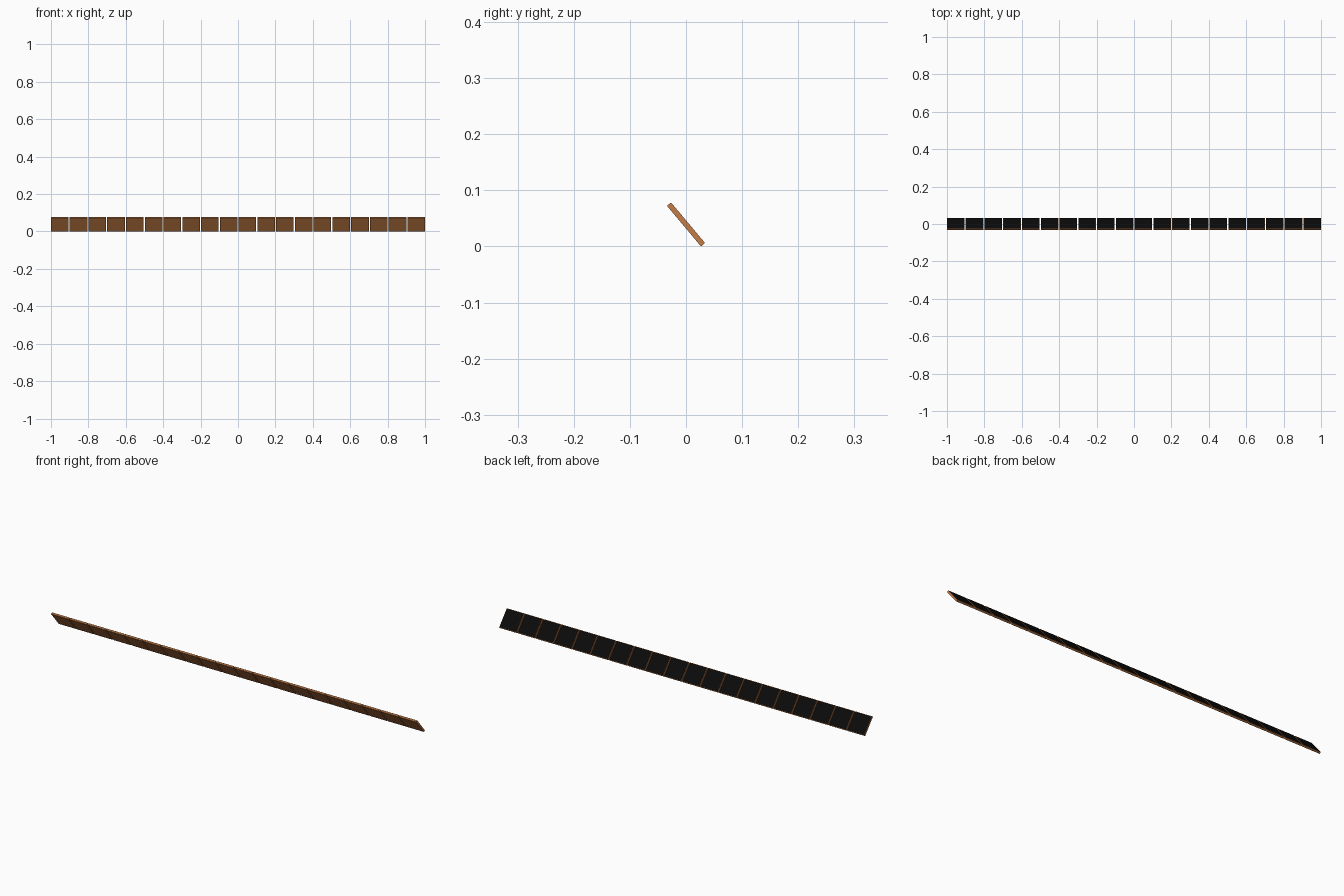
import bpy, bmesh, math
from mathutils import Matrix

if "Cube" in bpy.data.objects:
    bpy.data.objects.remove(bpy.data.objects["Cube"])

COUNT, SIZE, THICK, TILT = 20, 0.0945, 0.0095, math.radians(50)
PITCH = (2 - SIZE) / (COUNT - 1)
HEIGHT = SIZE * math.sin(TILT) + THICK * math.cos(TILT)


def material(name, color):
    m = bpy.data.materials.new(name)
    m.diffuse_color = color
    m.use_nodes = True
    m.node_tree.nodes["Principled BSDF"].inputs["Base Color"].default_value = m.diffuse_color
    return m


# Shared panel mesh: bevelled copper frame with a dark cell face inset in its top
def panel_mesh():
    mesh = bpy.data.meshes.new("solar_panel")
    mesh.materials.append(material("copper_frame", (0.55, 0.2, 0.06, 1)))
    mesh.materials.append(material("dark_cells", (0.003, 0.003, 0.003, 1)))
    bm = bmesh.new()
    bmesh.ops.create_cube(bm, size=1)
    bmesh.ops.scale(bm, vec=(SIZE, SIZE, THICK), verts=bm.verts)
    rims = [e for e in bm.edges
            if abs(e.verts[0].co.x - e.verts[1].co.x) > SIZE / 2]
    bmesh.ops.bevel(bm, geom=rims, offset=0.0015, segments=1, affect='EDGES')
    bm.normal_update()
    top = max(bm.faces, key=lambda f: f.calc_center_median().z)
    bmesh.ops.inset_region(bm, faces=[top], thickness=0.0015, depth=0)
    bmesh.ops.inset_region(bm, faces=[top], thickness=0.0002, depth=-0.0005)
    top.material_index = 1
    bm.to_mesh(mesh)
    bm.free()
    return mesh


# Row of tilted panels, high edge at the front
mesh = panel_mesh()
for i in range(COUNT):
    panel = bpy.data.objects.new(f"solar_panel_{i + 1}", mesh)
    x = -1 + SIZE / 2 + i * PITCH
    panel.matrix_world = (Matrix.Translation((x, 0, HEIGHT / 2))
                          @ Matrix.Rotation(-TILT, 4, 'X'))
    bpy.context.collection.objects.link(panel)
